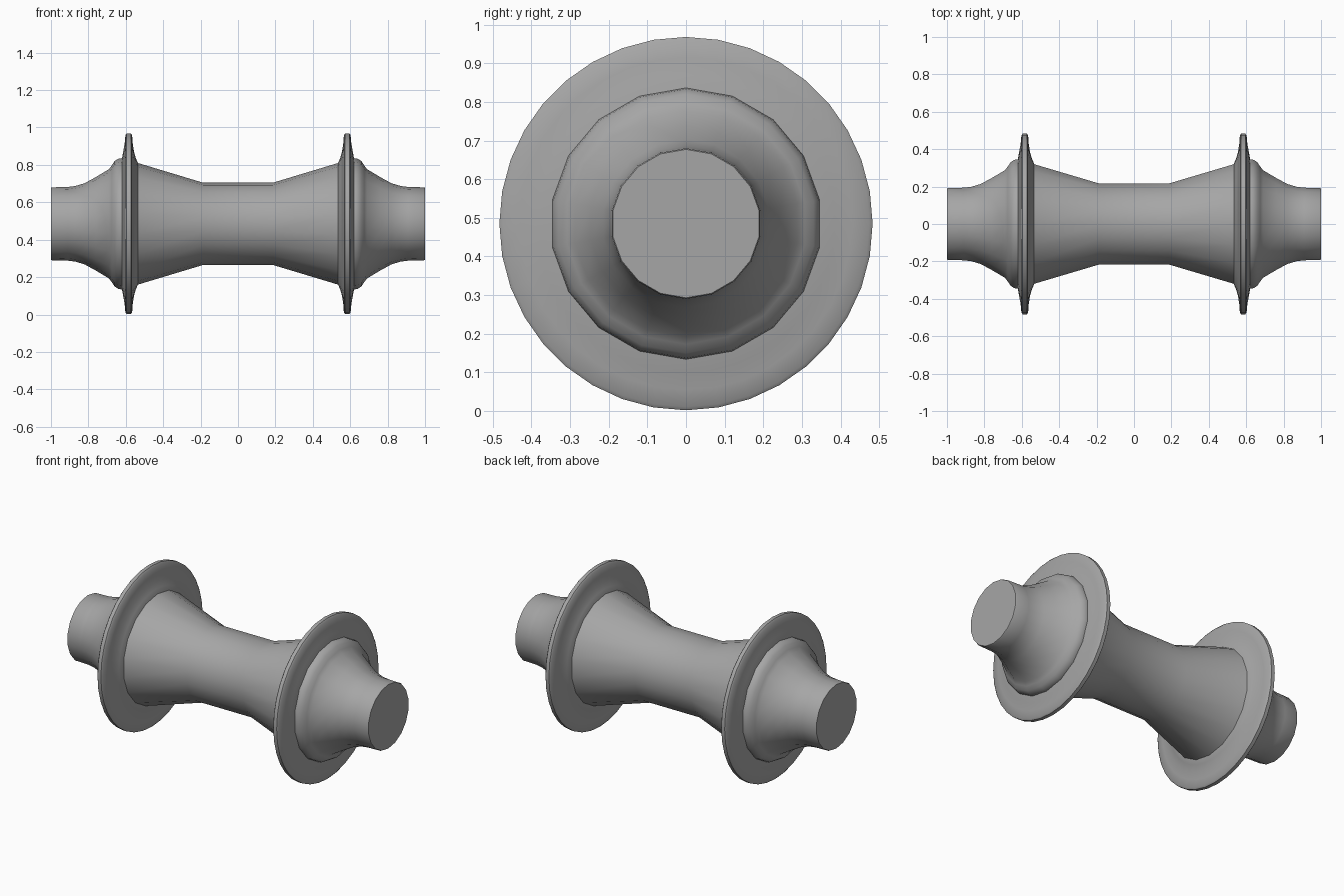
import bpy
import bmesh
import math
from mathutils import Vector

AXIS_HEIGHT = 0.485

cube = bpy.data.objects.get("Cube")
if cube:
    bpy.data.objects.remove(cube, do_unlink=True)

# One plain metal colour
metal = bpy.data.materials.new("grey metal")
metal.use_nodes = True
colour = (0.38, 0.38, 0.38, 1)
metal.diffuse_color = colour
metal.node_tree.nodes["Principled BSDF"].inputs["Base Color"].default_value = colour


def lathe(name, profile, sides, closed=False):
    """Turn an (x, radius) profile around the long axis."""
    bm = bmesh.new()
    verts = [bm.verts.new((x, 0, r)) for x, r in profile]
    pairs = list(zip(verts, verts[1:]))
    if closed:
        pairs.append((verts[-1], verts[0]))
    edges = [bm.edges.new(pair) for pair in pairs]
    bmesh.ops.spin(bm, geom=verts + edges, cent=Vector(), axis=Vector((1, 0, 0)),
                   angle=math.tau, steps=sides, use_merge=True)
    bmesh.ops.remove_doubles(bm, verts=bm.verts, dist=0.0005)
    bmesh.ops.recalc_face_normals(bm, faces=bm.faces)
    mesh = bpy.data.meshes.new(name)
    bm.to_mesh(mesh)
    bm.free()
    mesh.materials.append(metal)
    obj = bpy.data.objects.new(name, mesh)
    obj.location.z = AXIS_HEIGHT
    bpy.context.collection.objects.link(obj)
    bpy.ops.object.select_all(action="DESELECT")
    obj.select_set(True)
    bpy.context.view_layer.objects.active = obj
    bpy.ops.object.shade_smooth_by_angle(angle=math.radians(40))
    return obj


# Hub body: end cap, neck, shoulder bump, cone, narrow waist; mirrored halves
half = [(1.0, 0), (1.0, 0.192), (0.995, 0.195), (0.91, 0.197), (0.87, 0.202),
        (0.82, 0.217), (0.76, 0.25), (0.69, 0.292), (0.675, 0.312),
        (0.66, 0.335), (0.64, 0.348), (0.615, 0.352), (0.535, 0.325), (0.187, 0.22)]
lathe("hub_body", half + [(-x, r) for x, r in reversed(half)], 18)

# Spoke flanges: thin discs with flared roots and a rounded rim
flange = [(0.625, 0.30), (0.62, 0.352), (0.614, 0.385), (0.606, 0.43),
          (0.602, 0.474), (0.595, 0.483), (0.573, 0.483), (0.566, 0.474),
          (0.563, 0.43), (0.556, 0.385), (0.546, 0.35), (0.535, 0.325), (0.535, 0.30)]
for name, side in (("left_flange", 1), ("right_flange", -1)):
    lathe(name, [(side * x, r) for x, r in flange], 36, closed=True)
